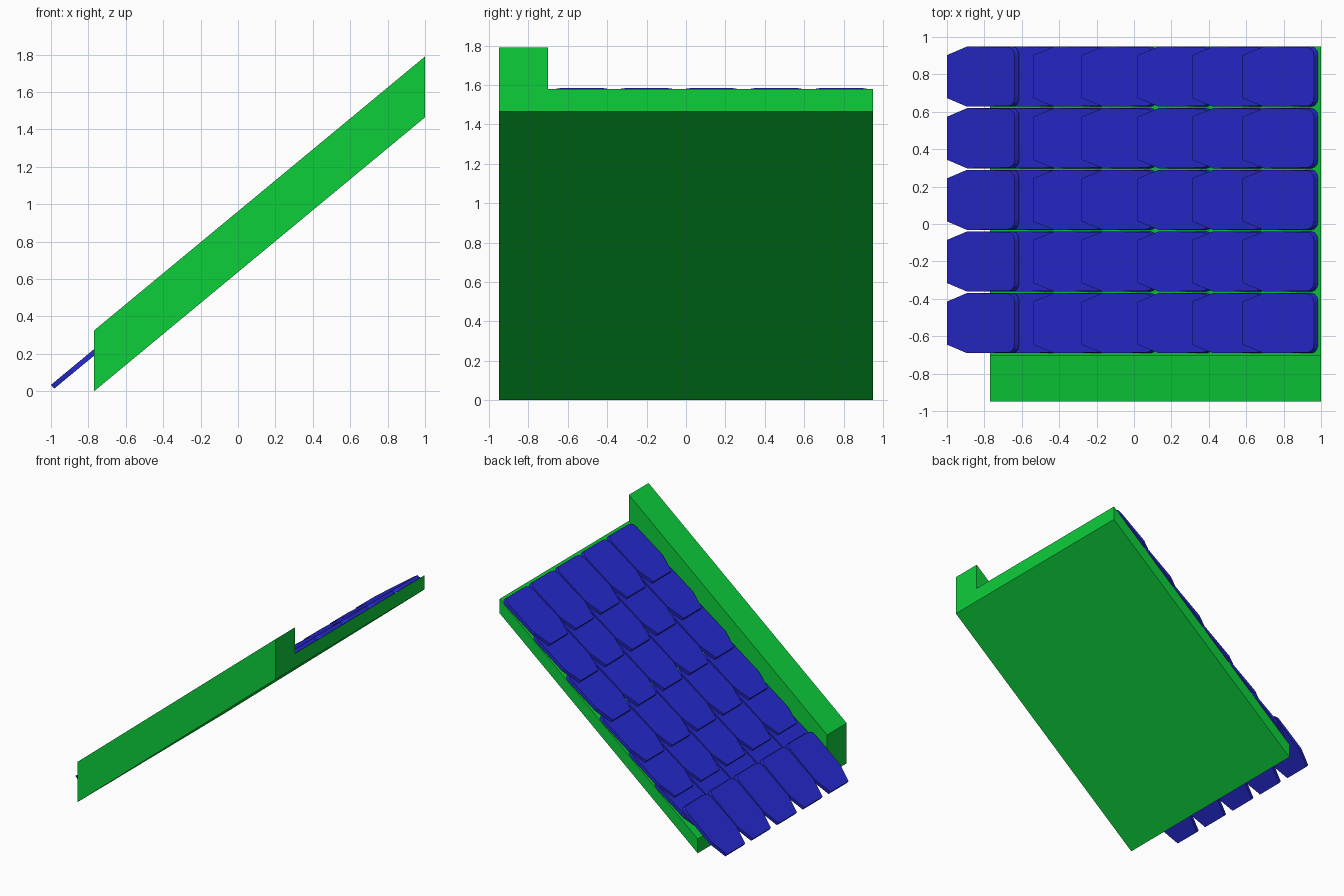
import bpy, math
from mathutils import Vector, Matrix

if "Cube" in bpy.data.objects:
    bpy.data.objects.remove(bpy.data.objects["Cube"])

RISE, X0, X1, YH = 1.465, -0.77, 1.0, 0.95
SLOPE = RISE / (X1 - X0)
ANGLE = math.atan(SLOPE)
SLAB_H = 0.115


def material(name, col):
    m = bpy.data.materials.new(name)
    m.diffuse_color = (*col, 1)
    m.use_nodes = True
    m.node_tree.nodes["Principled BSDF"].inputs["Base Color"].default_value = m.diffuse_color
    return m


green = material("green", (0.004, 0.62, 0.042))
blue = material("blue", (0.019, 0.022, 0.61))


def loft(name, low, high, mat, matrix=Matrix()):
    """Solid between two matching outlines."""
    n = len(low)
    faces = [list(range(n))[::-1], list(range(n, 2 * n))]
    faces += [(i, (i + 1) % n, n + (i + 1) % n, n + i) for i in range(n)]
    me = bpy.data.meshes.new(name)
    me.from_pydata([matrix @ Vector(p) for p in low + high], [], faces)
    me.materials.append(mat)
    ob = bpy.data.objects.new(name, me)
    bpy.context.collection.objects.link(ob)
    return ob


# Sloping roof base: one L-shaped section (deck plus raised side wall)
WALL_Y = -0.70
section = [(-YH, 0), (YH, 0), (YH, SLAB_H), (WALL_Y, SLAB_H), (WALL_Y, 0.325), (-YH, 0.325)]
loft("roof_base", [(X0, y, z) for y, z in section],
     [(X1, y, z + RISE) for y, z in section], green)

# Roof tile: chamfered lower end, rounded and bevelled upper end
LEN, HALF, THICK = 0.478, 0.161, 0.027


def tile_outline(z, inset):
    half = [(0, 0.115), (0.14, HALF)]
    r = 0.045
    for k in range(4):
        a = math.radians(90 - 30 * k)
        half.append((LEN - inset - r + r * math.cos(a),
                     HALF - inset * 0.5 - r + r * math.sin(a)))
    return [(u, -v, z) for u, v in half] + [(u, v, z) for u, v in reversed(half)]


def tile(x, y, lift, tilt):
    pos = Vector((x, y, SLAB_H + SLOPE * (x - X0) + lift))
    m = Matrix.Translation(pos) @ Matrix.Rotation(-(ANGLE - math.radians(tilt)), 4, 'Y')
    loft("roof_tile", tile_outline(-THICK, 0), tile_outline(0, 0.008), blue, m)


# Overlapping rows, with the overhanging eave row laid flat on the first one
rows = [(-1.0, 0.11, 0)] + [(x, 0.078, 4) for x in (-0.77, -0.54, -0.28, 0.02, 0.31, 0.58)]
for col in range(5):
    for x, lift, tilt in rows:
        tile(x, 0.788 - 0.3295 * col, lift, tilt)
